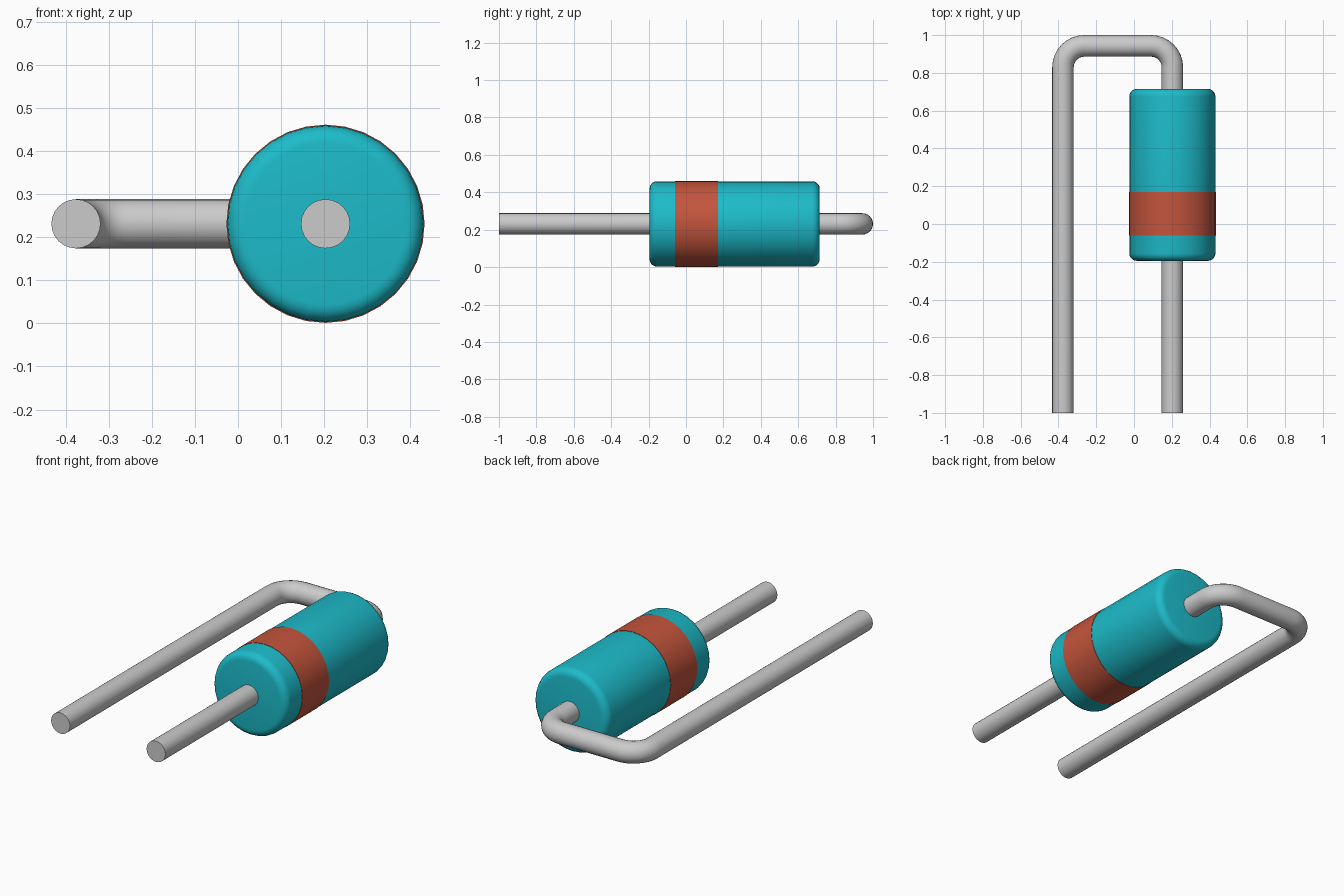
import bpy, bmesh
from math import sin, cos, pi
from mathutils import Vector

if "Cube" in bpy.data.objects:
    bpy.data.objects.remove(bpy.data.objects["Cube"])

AXIS_X, AXIS_Z = 0.203, 0.231     # body axis, running along y
LEFT_X = -0.376                   # returning wire
BODY_R, BAND_R, WIRE_R, BEND_R = 0.228, 0.23, 0.057, 0.113


def skin(name, rings, color=None):
    """Bridge a list of point rings into a closed, capped solid."""
    bm = bmesh.new()
    loops = [[bm.verts.new(p) for p in ring] for ring in rings]
    n = len(loops[0])
    for a, b in zip(loops, loops[1:]):
        for i in range(n):
            j = (i + 1) % n
            bm.faces.new((a[i], a[j], b[j], b[i]))
    bm.faces.new(loops[0])
    bm.faces.new(loops[-1])
    bmesh.ops.recalc_face_normals(bm, faces=bm.faces)
    mesh = bpy.data.meshes.new(name)
    bm.to_mesh(mesh)
    bm.free()
    obj = bpy.data.objects.new(name, mesh)
    bpy.context.collection.objects.link(obj)
    if color:
        mat = bpy.data.materials.new(name + "_paint")
        mat.diffuse_color = color
        mat.use_nodes = True
        mat.node_tree.nodes["Principled BSDF"].inputs["Base Color"].default_value = mat.diffuse_color
        mesh.materials.append(mat)
    bpy.ops.object.select_all(action='DESELECT')
    obj.select_set(True)
    bpy.context.view_layer.objects.active = obj
    bpy.ops.object.shade_smooth_by_angle(angle=pi / 6)
    return obj


def ring(center, side, radius, n):
    up = Vector((0, 0, 1))
    return [center + radius * (side * cos(2 * pi * i / n) + up * sin(2 * pi * i / n))
            for i in range(n)]


def turned(name, profile, color):
    """Revolve (y, radius) pairs around the body axis."""
    return skin(name, [ring(Vector((AXIS_X, y, AXIS_Z)), Vector((1, 0, 0)), r, 32)
                       for y, r in profile], color)


# Body: cylinder with rounded rims
Y0, Y1, F = -0.195, 0.715, 0.04
arc = [pi / 2 * i / 5 for i in range(6)]
profile = [(Y0 + F - F * cos(a), BODY_R - F + F * sin(a)) for a in arc]
profile += [(Y1 - F + F * sin(a), BODY_R - F + F * cos(a)) for a in arc]
turned("diode_body", profile, (0.012, 0.50, 0.59, 1))

# Polarity band, slightly proud of the body
turned("polarity_band", [(-0.06, BAND_R), (0.17, BAND_R)], (0.55, 0.09, 0.045, 1))

# Wire: through the body, around two bends and back to the front
top = 1.0 - WIRE_R
path = [(AXIS_X, -1.0, 0.0)]      # x, y, heading angle of the outward side
for cx, start in ((AXIS_X - BEND_R, 0.0), (LEFT_X + BEND_R, pi / 2)):
    for i in range(9):
        a = start + pi / 2 * i / 8
        path.append((cx + BEND_R * cos(a), top - BEND_R + BEND_R * sin(a), a))
path.append((LEFT_X, -1.0, pi))
skin("wire_lead", [ring(Vector((x, y, AXIS_Z)), Vector((cos(a), sin(a), 0)), WIRE_R, 24)
                   for x, y, a in path])
